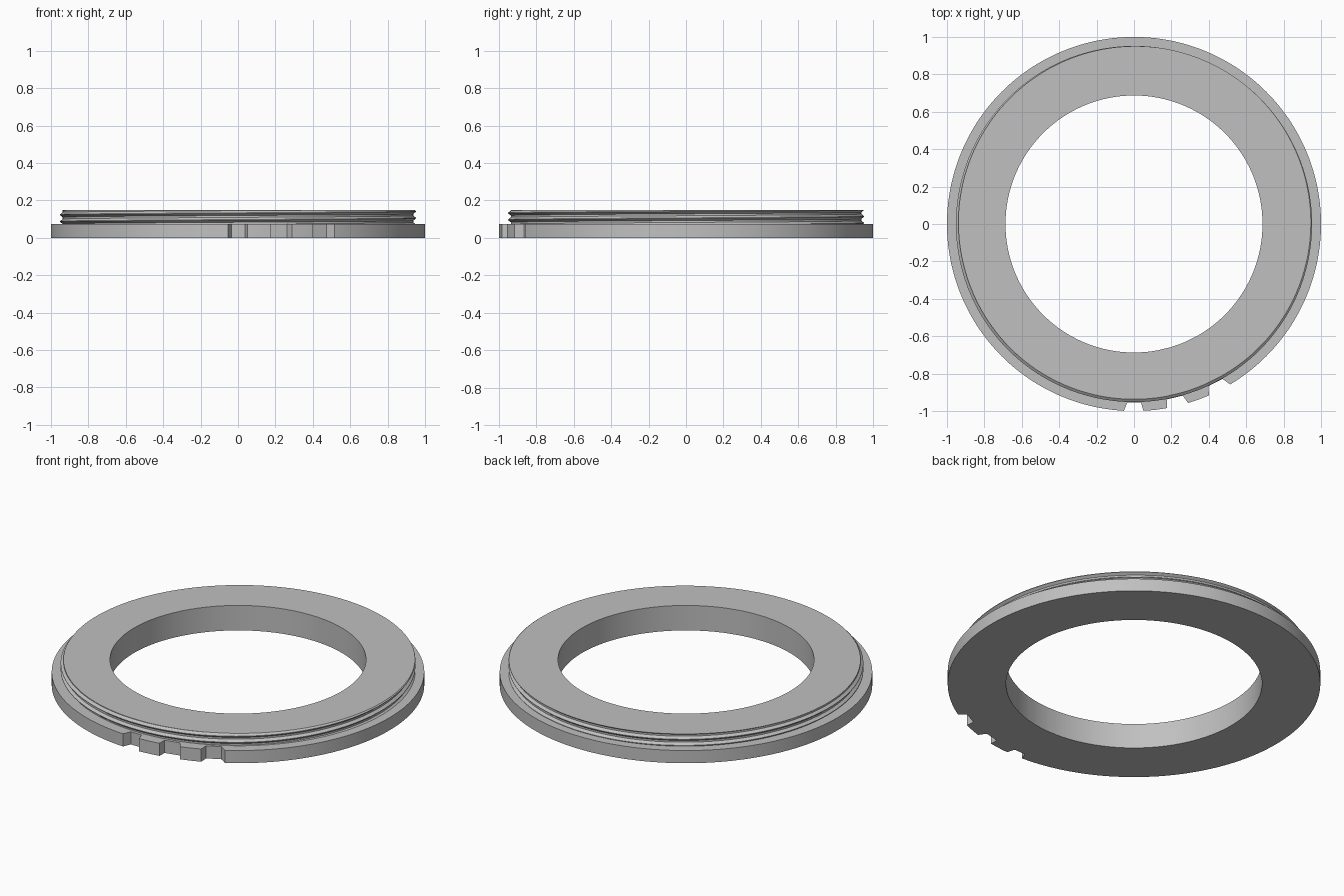
import bpy
import bmesh
from math import radians, cos, sin, floor, tau

if "Cube" in bpy.data.objects:
    bpy.data.objects.remove(bpy.data.objects["Cube"], do_unlink=True)

BORE, RIM, NOTCH = 0.687, 1.0, 0.954        # radii
FLANGE_TOP, TOP = 0.075, 0.148              # heights
ROOT, CREST, PITCH = 0.937, 0.952, 0.036    # screw thread
PHASE = 0.131                               # crest height at angle zero of the helix

# Thread profile over one pitch: (fraction of the pitch, radius)
TOOTH = [(0.0, CREST), (0.08, CREST), (0.4, ROOT), (0.68, ROOT), (1.0, CREST)]

# Notches in the rim: (start, end) at the rim, (start, end) at the floor, degrees from the front
NOTCHES = [(-3.1, 2.9, -2.1, 2.2), (10.1, 16.8, 10.6, 15.9), (23.6, 31.0, 24.7, 29.7)]


def thread_radius(z, angle):
    """Radius of the right-handed screw thread at a height and angle."""
    t = (z - PHASE) / PITCH - angle / tau
    t -= floor(t)
    for (a, ra), (b, rb) in zip(TOOTH, TOOTH[1:]):
        if t <= b:
            return ra + (rb - ra) * (t - a) / (b - a)
    return CREST


def rim_outline():
    """Angles and radii around the flange, with the notches cut in."""
    points = []
    for i in range(-120, 120):
        a = i * 1.5
        if not any(n[0] - 0.3 < a < n[1] + 0.3 for n in NOTCHES):
            points.append((a, RIM))
    for r0, r1, f0, f1 in NOTCHES:
        points += [(r0, RIM), (f0, NOTCH), (f1, NOTCH), (r1, RIM)]
    points.sort()
    return points + [(180, RIM)]


def section(angle, rim):
    """Closed cross-section of the ring: (radius, height) pairs."""
    pts = [(BORE, 0), (rim, 0), (rim, FLANGE_TOP)]
    for turn in range(-4, 4):
        for frac, _ in TOOTH[:-1]:
            z = PHASE + PITCH * (turn + frac + angle / tau)
            z = min(max(z, FLANGE_TOP), TOP)
            pts.append((thread_radius(z, angle), z))
    return pts + [(BORE, TOP)]


# Sweep the section round the ring
bm = bmesh.new()
columns = []
for deg, rim in rim_outline():
    a = radians(deg)
    d = radians(deg - 90)
    columns.append([bm.verts.new((r * cos(d), r * sin(d), z)) for r, z in section(a, rim)])
for c0, c1 in zip(columns, columns[1:]):
    for k in range(len(c0)):
        m = (k + 1) % len(c0)
        bm.faces.new((c0[k], c1[k], c1[m], c0[m]))
bmesh.ops.remove_doubles(bm, verts=bm.verts, dist=0.0002)
bmesh.ops.recalc_face_normals(bm, faces=bm.faces)

mesh = bpy.data.meshes.new("threaded_ring")
bm.to_mesh(mesh)
bm.free()
ring = bpy.data.objects.new("threaded_ring", mesh)
bpy.context.collection.objects.link(ring)

# Plain grey
grey = bpy.data.materials.new("plain grey")
grey.use_nodes = True
colour = (0.53, 0.53, 0.53, 1)
grey.diffuse_color = colour
grey.node_tree.nodes["Principled BSDF"].inputs["Base Color"].default_value = colour
mesh.materials.append(grey)

# Smooth round the ring, sharp at the corners
bpy.ops.object.select_all(action="DESELECT")
ring.select_set(True)
bpy.context.view_layer.objects.active = ring
bpy.ops.object.shade_smooth_by_angle(angle=radians(20))
